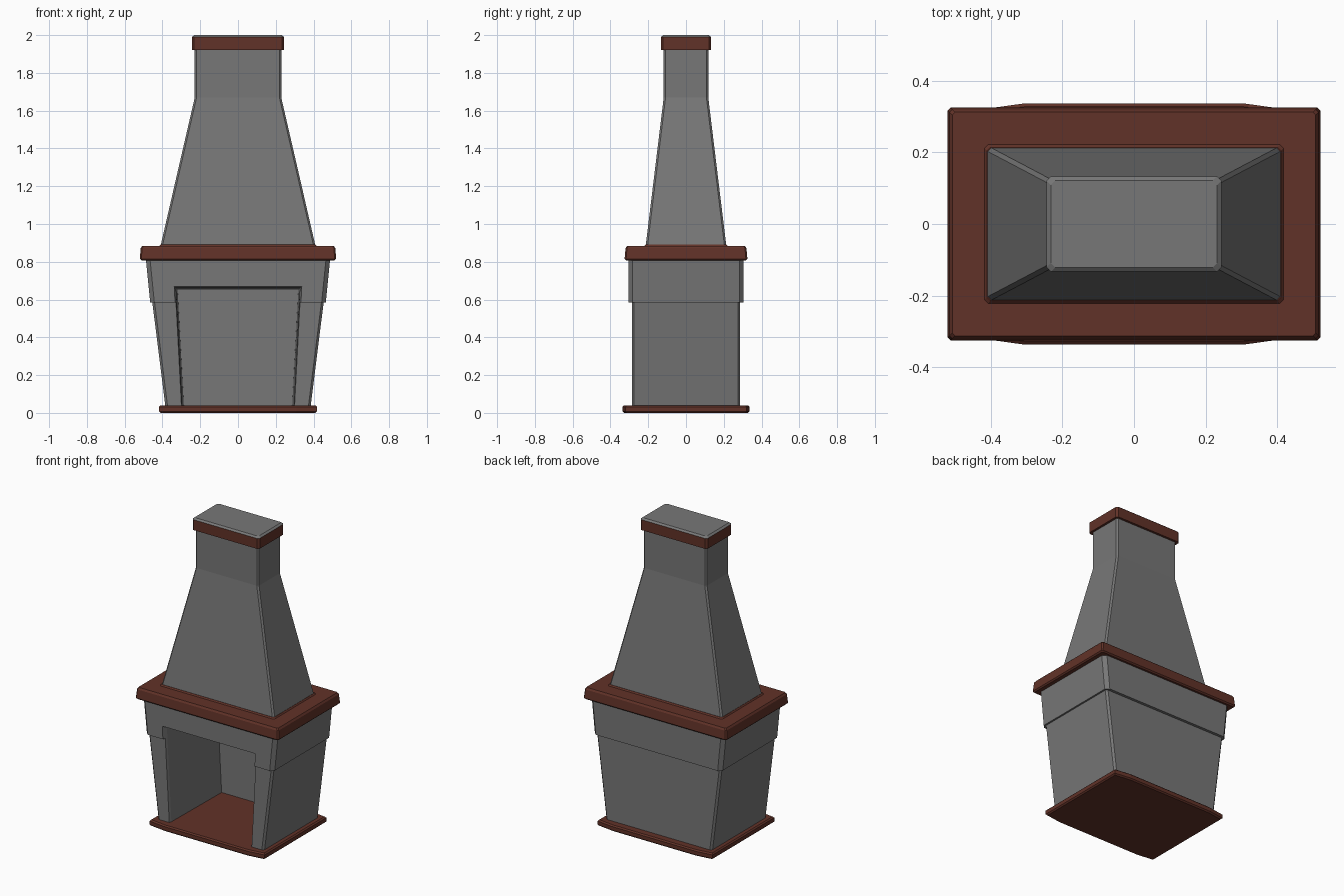
import bpy
import bmesh

old = bpy.data.objects.get("Cube")
if old:
    bpy.data.objects.remove(old, do_unlink=True)


def material(name, rgb):
    mat = bpy.data.materials.new(name)
    mat.use_nodes = True
    mat.diffuse_color = (*rgb, 1)
    mat.node_tree.nodes["Principled BSDF"].inputs["Base Color"].default_value = (*rgb, 1)
    return mat


STONE = material("grey stone", (0.185, 0.185, 0.185))
BRICK = material("red brown trim", (0.12, 0.032, 0.021))


def loft(name, rings, mats):
    """Skin a list of equal-length point rings and cap both ends."""
    bm = bmesh.new()
    loops = [[bm.verts.new(p) for p in ring] for ring in rings]
    n = len(loops[0])
    for a, b in zip(loops, loops[1:]):
        for i in range(n):
            j = (i + 1) % n
            bm.faces.new((a[i], a[j], b[j], b[i]))
    bm.faces.new(loops[0][::-1])
    bm.faces.new(loops[-1])
    bmesh.ops.recalc_face_normals(bm, faces=bm.faces)
    mesh = bpy.data.meshes.new(name)
    bm.to_mesh(mesh)
    bm.free()
    for m in mats:
        mesh.materials.append(m)
    obj = bpy.data.objects.new(name, mesh)
    bpy.context.collection.objects.link(obj)
    return obj


def block_ring(z, hx, hy, c):
    """Rectangle with chamfered corners at height z."""
    quarter = [(hx, hy - c), (hx - c, hy)]
    pts = quarter + [(-x, y) for x, y in quarter[::-1]]
    pts += [(-x, -y) for x, y in pts]
    return [(x, y, z) for x, y in pts]


def block(name, sections, chamfer, *mats):
    return loft(name, [block_ring(z, x, y, chamfer) for z, x, y in sections], mats)


def hearth_ring(z, inset):
    """Slab outline whose long sides bow gently outward."""
    half = [(0.418, 0.321), (0.31, 0.336), (-0.31, 0.336), (-0.418, 0.321)]
    half = [(x - inset * (1 if x > 0 else -1), y - inset) for x, y in half]
    return [(x, y, z) for x, y in half + [(-x, -y) for x, y in half]]


# Hearth slab
loft("hearth_slab", [hearth_ring(z, i) for z, i in
                     ((0, 0.008), (0.008, 0), (0.032, 0), (0.04, 0.008))], [BRICK])

# Firebox walls and the thicker band around their top
walls = block("firebox_walls", [(0.038, 0.385, 0.286), (0.7, 0.468, 0.286)], 0.012, STONE)
band = block("firebox_band", [(0.585, 0.465, 0.304), (0.815, 0.488, 0.304)], 0.022, STONE)


# Tapered fire opening with a splayed rim
def opening_ring(y, grow):
    top, low, high = 0.652 + grow, 0.286 + grow, 0.32 + grow
    return [(-low, y, 0.02), (low, y, 0.02), (high, y, top), (-high, y, top)]


cutter = loft("opening_cutter", [opening_ring(y, g) for y, g in
                                 ((0.24, 0), (-0.27, 0.008), (-0.305, 0.018), (-0.4, 0.018))], [STONE])
cutter.hide_render = True
for part in (walls, band):
    cut = part.modifiers.new("opening", "BOOLEAN")
    cut.operation, cut.solver, cut.object = "DIFFERENCE", "EXACT", cutter
    bpy.context.view_layer.objects.active = part
    bpy.ops.object.modifier_apply(modifier=cut.name)
bpy.data.objects.remove(cutter, do_unlink=True)

# Mantel shelf with softened edges, and a collar where the hood meets it
block("mantel_shelf", [(0.808, 0.512, 0.317), (0.816, 0.52, 0.325),
                       (0.872, 0.515, 0.32), (0.884, 0.507, 0.312)], 0.008, BRICK)
block("hood_collar", [(0.88, 0.42, 0.225), (0.892, 0.41, 0.214)], 0.01, BRICK)

# Tapering smoke hood and straight flue
block("smoke_hood", [(0.88, 0.411, 0.214), (1.67, 0.229, 0.118), (1.93, 0.229, 0.118)], 0.01, STONE)

# Flue cap: brown sides, grey upper surfaces
cap = block("flue_cap", [(1.922, 0.244, 0.133), (1.99, 0.244, 0.133),
                         (2.0, 0.232, 0.121)], 0.012, BRICK, STONE)
for face in cap.data.polygons:
    face.material_index = 1 if face.normal.z > 0.3 else 0
